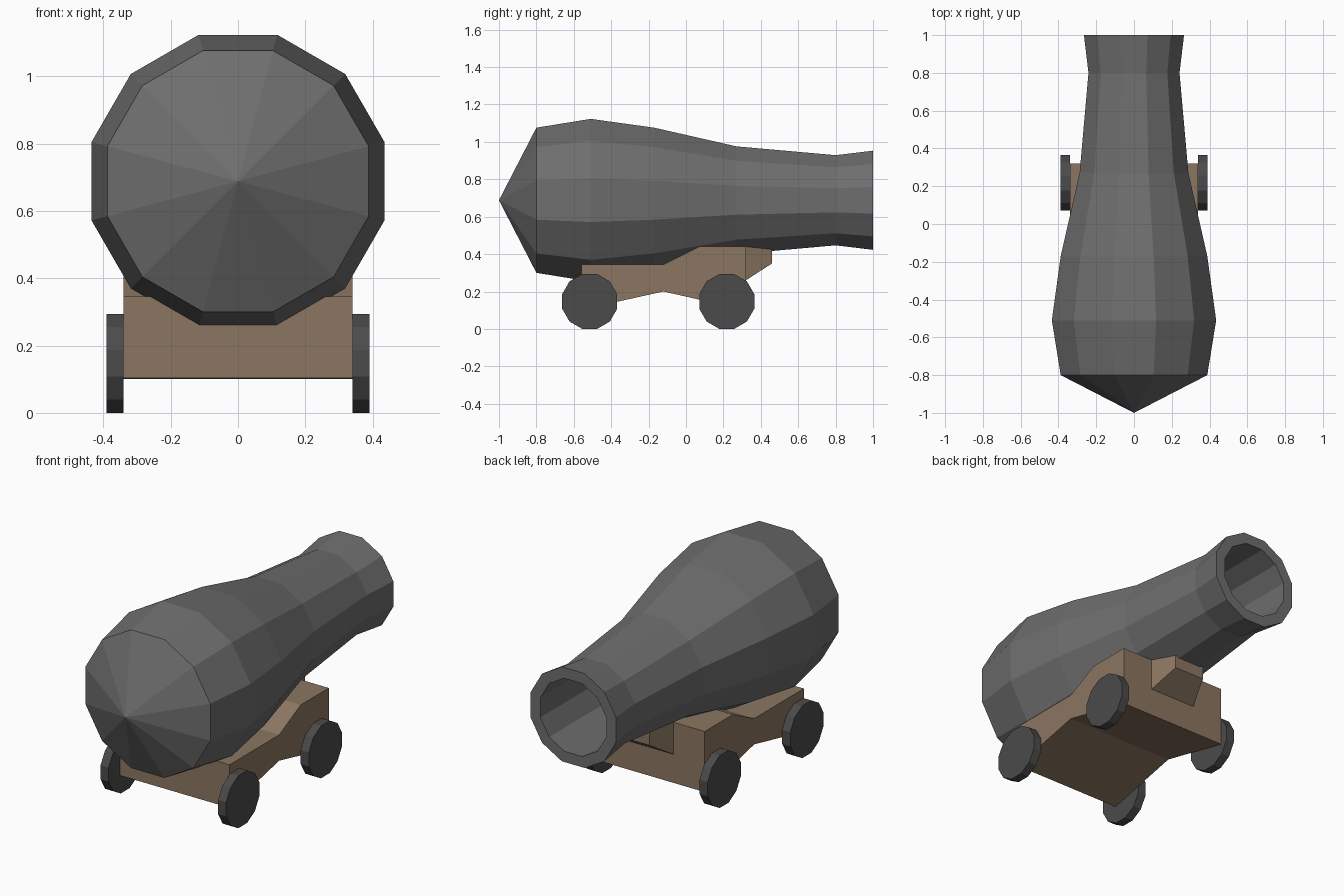
import bpy, bmesh, math

if "Cube" in bpy.data.objects:
    bpy.data.objects.remove(bpy.data.objects["Cube"])


def material(name, rgb):
    m = bpy.data.materials.new(name)
    m.diffuse_color = (*rgb, 1)
    m.use_nodes = True
    m.node_tree.nodes["Principled BSDF"].inputs["Base Color"].default_value = m.diffuse_color
    return m


IRON = material("grey iron", (0.155, 0.155, 0.155))
DARK = material("dark iron", (0.07, 0.07, 0.07))
WOOD = material("brown wood", (0.26, 0.18, 0.12))


def finish(bm, name, mat):
    bmesh.ops.recalc_face_normals(bm, faces=bm.faces[:])
    me = bpy.data.meshes.new(name)
    bm.to_mesh(me)
    bm.free()
    me.materials.append(mat)
    ob = bpy.data.objects.new(name, me)
    bpy.context.collection.objects.link(ob)
    return ob


def ring(bm, apothem, y, z, n=12):
    """Polygon ring around the y axis, with a flat side on top."""
    r = apothem / math.cos(math.pi / n)
    return [bm.verts.new((r * math.cos((i + .5) * math.tau / n), y,
                          z + r * math.sin((i + .5) * math.tau / n))) for i in range(n)]


def bridge(bm, a, b):
    n = len(a)
    for i in range(n):
        j = (i + 1) % n
        bm.faces.new((a[i], a[j], b[j], b[i]))


# Barrel: turned profile (y, apothem) from breech to muzzle and back into the bore
AXIS = 0.688
profile = [(-0.8, 0.388), (-0.51, 0.435), (-0.17, 0.388), (0.27, 0.288),
           (0.8, 0.241), (1.0, 0.265), (1.0, 0.205), (0.3, 0.205)]
bm = bmesh.new()
rings = [ring(bm, a, y, AXIS) for y, a in profile]
for a, b in zip(rings, rings[1:]):
    bridge(bm, a, b)
tip = bm.verts.new((0, -1, AXIS))
for i in range(12):
    bm.faces.new((tip, rings[0][i], rings[0][(i + 1) % 12]))
bm.faces.new(rings[-1])
finish(bm, "barrel", IRON)

# Carriage: side profile extruded across the width
side = [(-0.56, 0.103), (-0.12, 0.2), (0.32, 0.1), (0.32, 0.44),
        (0.07, 0.44), (-0.12, 0.345), (-0.56, 0.345)]
bm = bmesh.new()
left, right = [[bm.verts.new((x, y, z)) for y, z in side] for x in (-0.34, 0.34)]
bridge(bm, left, right)
bm.faces.new(left)
bm.faces.new(right)
finish(bm, "carriage", WOOD)

# Tapered block under the muzzle
bm = bmesh.new()
back, front = [[bm.verts.new((sx * w, y, z)) for sx, z in ((-1, lo), (1, lo), (1, hi), (-1, hi))]
               for w, y, lo, hi in ((0.145, 0.32, 0.26, 0.44), (0.095, 0.46, 0.35, 0.425))]
bridge(bm, back, front)
bm.faces.new(back)
bm.faces.new(front)
finish(bm, "muzzle_block", WOOD)

# Four wheels
for end, y in (("front", -0.515), ("rear", 0.218)):
    for label, s in (("left", -1), ("right", 1)):
        bm = bmesh.new()
        inner = ring(bm, 0.147, -0.025, 0)
        outer = ring(bm, 0.147, 0.025, 0)
        bridge(bm, inner, outer)
        bm.faces.new(inner)
        bm.faces.new(outer)
        wheel = finish(bm, f"{end}_{label}_wheel", DARK)
        wheel.rotation_euler.z = math.pi / 2
        wheel.location = (s * 0.365, y, 0.147)
